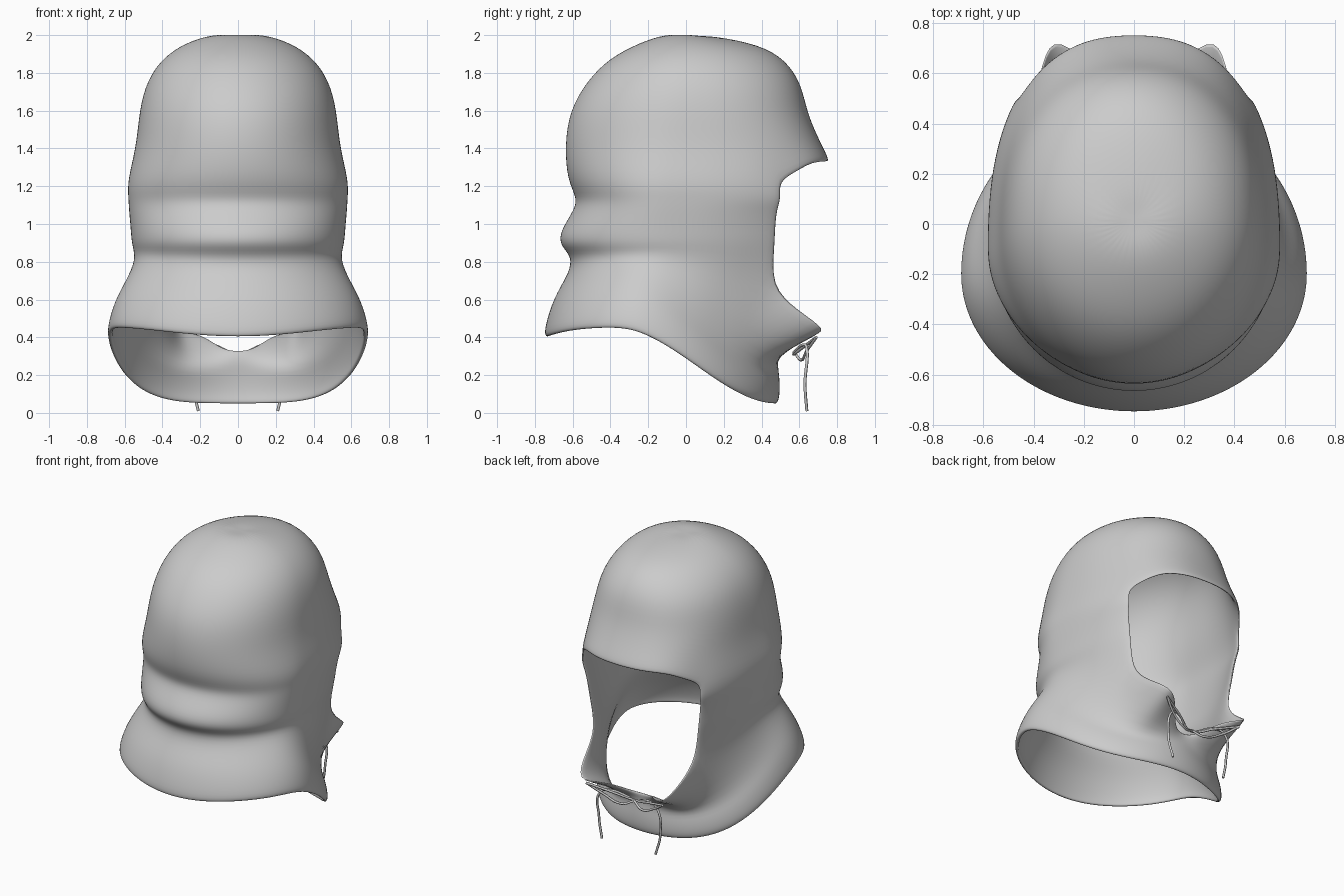
import bpy
import bmesh
from math import sin, cos, radians

old = bpy.data.objects.get("Cube")
if old:
    bpy.data.objects.remove(old, do_unlink=True)


def make_material(name, value):
    mat = bpy.data.materials.new(name)
    mat.use_nodes = True
    colour = (value, value, value, 1)
    mat.diffuse_color = colour
    mat.node_tree.nodes["Principled BSDF"].inputs["Base Color"].default_value = colour
    return mat


cloth = make_material("grey cloth", 0.6)

# Hood rings, hem to crown:
# half width, widest y, back y, back z, front y, front z, y where z starts to change, front roundness
RINGS = [
    (.69, -.2, -.745, .45, .485, .045, -.37, 2),
    (.695, -.2, -.755, .485, .5, .09, -.37, 2),
    (.665, -.17, -.705, .61, .5, .18, -.35, 1.95),
    (.605, -.12, -.62, .74, .485, .27, -.35, 1.85),
    (.54, -.1, -.605, .83, .62, .6, -.2, 2),
    (.565, -.1, -.675, .89, .8, .89, 0, 2),
    (.57, -.1, -.665, .97, .785, .97, 0, 2.1),
    (.58, -.1, -.59, 1.08, .765, 1.07, 0, 2.3),
    (.583, -.1, -.58, 1.14, .78, 1.13, 0, 2.45),
    (.588, -.1, -.63, 1.23, .765, 1.335, .3, 2.4),
    (.54, -.06, -.645, 1.41, .72, 1.42, 0, 2.4),
    (.525, -.03, -.62, 1.6, .645, 1.58, 0, 2.3),
    (.485, 0, -.525, 1.76, .615, 1.74, 0, 2.2),
    (.4, .02, -.405, 1.88, .53, 1.87, 0, 2),
    (.28, .03, -.245, 1.96, .39, 1.95, 0, 2),
    (.13, 0, -.11, 2.005, .15, 1.995, 0, 2),
]
CHIN, BROW = 4, 9
COLUMNS, OPEN = 36, 5

# Chin edge from the centre notch, over the collar point, to the cheek
CHIN_EDGE = [(0, .49, .32), (.09, .52, .33), (.19, .665, .415),
             (.34, .785, .425), (.39, .6, .55), (.4, .465, .68)]


def ring_point(row, col):
    w, yw, yb, zb, yf, zf, start, n = RINGS[row]
    angle = radians(360 * col / COLUMNS)
    s, c = sin(angle), -cos(angle)
    side = 1 if s >= 0 else -1
    front = abs(col - COLUMNS // 2)
    if row == CHIN and front <= OPEN:
        x, y, z = CHIN_EDGE[front]
        return side * x, y, z
    power = 2 / n if c > 0 else 1
    x = side * w * abs(s) ** power
    y = yw + ((yf - yw) * c ** power if c > 0 else (yw - yb) * c)
    t = min(max((y - start) / (yf - start), 0), 1)
    z = zb + (zf - zb) * t * t * (3 - 2 * t)
    if row < 2:  # the hem sags at the back
        z -= .05 * max(-c, 0) ** 4
    if row == BROW and front in (OPEN - 1, OPEN):  # rounded opening corners
        z -= .025 * (front - OPEN + 2)
    return x, y, z


# Hood shell with the face opening left out
bm = bmesh.new()
grid = [[bm.verts.new(ring_point(r, c)) for c in range(COLUMNS)] for r in range(len(RINGS))]
middle = COLUMNS // 2
for r in range(len(RINGS) - 1):
    for c in range(COLUMNS):
        if CHIN <= r < BROW and middle - OPEN <= c < middle + OPEN:
            continue
        d = (c + 1) % COLUMNS
        bm.faces.new((grid[r][c], grid[r][d], grid[r + 1][d], grid[r + 1][c]))
crown = bm.verts.new((0, .02, 1.995))
for c in range(COLUMNS):
    bm.faces.new((grid[-1][c], grid[-1][(c + 1) % COLUMNS], crown))
bmesh.ops.delete(bm, geom=[v for v in bm.verts if not v.link_faces], context='VERTS')
for f in bm.faces:
    f.smooth = True
mesh = bpy.data.meshes.new("hood")
bm.to_mesh(mesh)
bm.free()
mesh.materials.append(cloth)
hood = bpy.data.objects.new("hood", mesh)
bpy.context.collection.objects.link(hood)
solid = hood.modifiers.new("cloth thickness", 'SOLIDIFY')
solid.thickness = .025
solid.offset = -1
sub = hood.modifiers.new("smooth cloth", 'SUBSURF')
sub.levels = sub.render_levels = 2


def cord(name, points):
    curve = bpy.data.curves.new(name, 'CURVE')
    curve.dimensions = '3D'
    curve.bevel_depth = .008
    curve.bevel_resolution = 1
    curve.resolution_u = 6
    curve.use_fill_caps = True
    spline = curve.splines.new('BEZIER')
    spline.bezier_points.add(len(points) - 1)
    for bp, p in zip(spline.bezier_points, points):
        bp.co = p
        bp.handle_left_type = bp.handle_right_type = 'AUTO'
    curve.materials.append(cloth)
    obj = bpy.data.objects.new(name, curve)
    bpy.context.collection.objects.link(obj)


# Hanging cord ends and tied loops at the chin
for side, label in ((1, "left"), (-1, "right")):
    cord(label + "_hanging_cord", [(side * x, y, z) for x, y, z in
         [(.04, .57, .32), (.15, .62, .36), (.22, .64, .34), (.24, .63, .15), (.21, .64, .01)]])
    cord(label + "_cord_loop", [(side * x, y, z) for x, y, z in
         [(.3, .69, .4), (.2, .64, .33), (.08, .61, .28), (0, .58, .31)]])
cord("chin_cord", [(x, .57 + .4 * abs(x), .31 + .3 * abs(x)) for x in (-.3, -.15, 0, .15, .3)])
